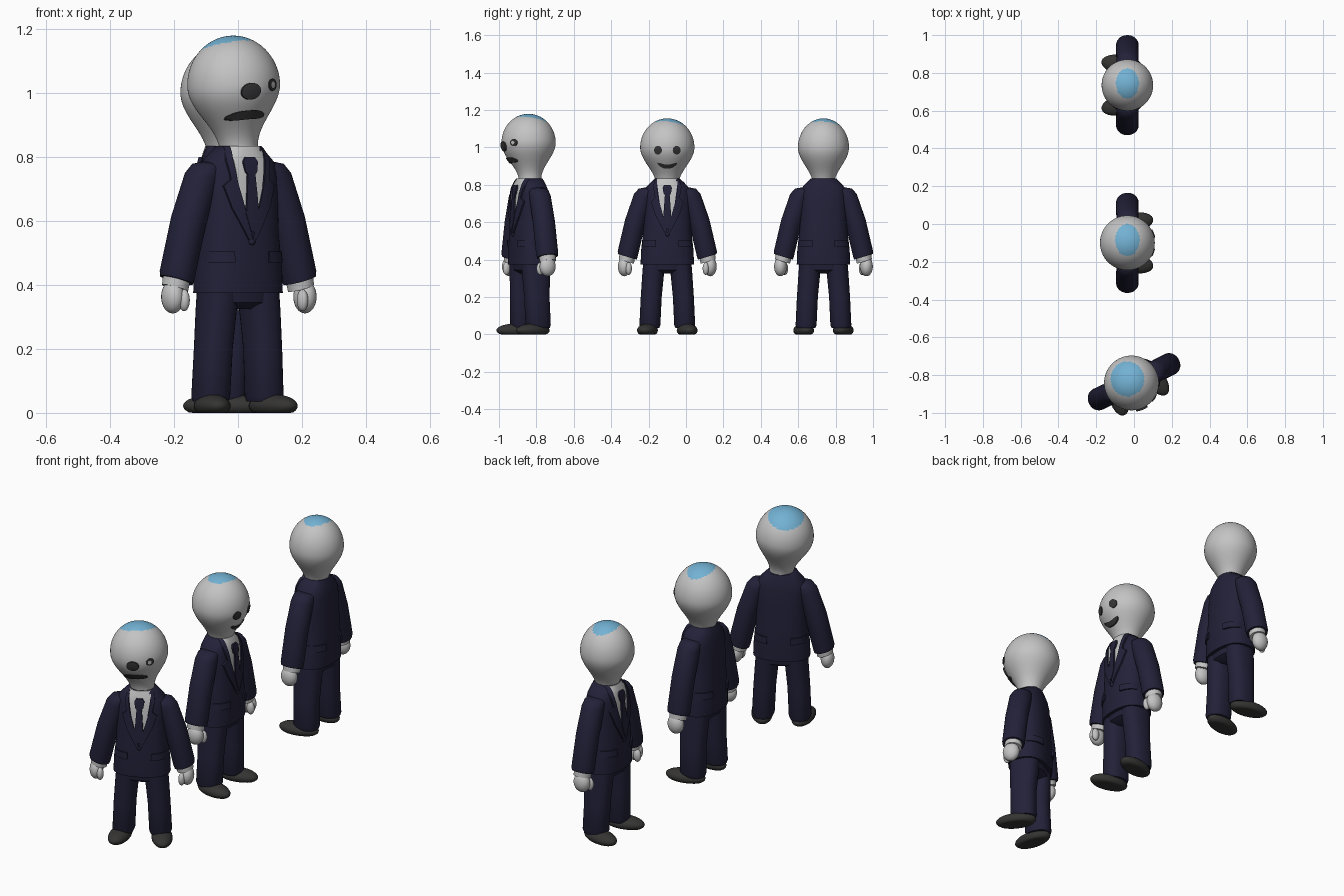
import bpy, bmesh, math
from mathutils import Matrix

if "Cube" in bpy.data.objects:
    bpy.data.objects.remove(bpy.data.objects["Cube"])


def material(name, rgb):
    m = bpy.data.materials.new(name)
    m.diffuse_color = (*rgb, 1)
    m.use_nodes = True
    m.node_tree.nodes["Principled BSDF"].inputs["Base Color"].default_value = m.diffuse_color
    return m


PALE = material("pale_grey", (0.55, 0.55, 0.55))
NAVY = material("navy", (0.016, 0.015, 0.040))
BLUE = material("sky_blue", (0.17, 0.44, 0.65))
DARK = material("charcoal", (0.035, 0.035, 0.035))
SHOE = material("shoe_grey", (0.035, 0.034, 0.033))

frame = Matrix()     # placement of the figure being built
prefix = ""


def finish(name, bm, mat, mx=None):
    bmesh.ops.recalc_face_normals(bm, faces=bm.faces)
    me = bpy.data.meshes.new(prefix + name)
    bm.to_mesh(me)
    bm.free()
    me.materials.append(mat)
    me.shade_smooth()
    me.set_sharp_from_angle(angle=math.radians(50))
    ob = bpy.data.objects.new(prefix + name, me)
    bpy.context.collection.objects.link(ob)
    ob.matrix_world = frame @ (mx or Matrix())
    return ob


def spow(v, p):
    return math.copysign(abs(v) ** p, v)


def loft(name, sections, mat, n=32, e=2.0, side=1, tilt=0.0, mx=None):
    """Closed skin over rings (x, y, z, half width, half depth)."""
    bm = bmesh.new()
    rings = []
    for x, y, z, a, b in sections:
        ring = []
        for i in range(n):
            t = 2 * math.pi * i / n
            dx, dy = a * spow(math.cos(t), 2 / e), b * spow(math.sin(t), 2 / e)
            ring.append(bm.verts.new((side * (x + dx), y + dy, z + tilt * dx)))
        rings.append(ring)
    for r, q in zip(rings, rings[1:]):
        for i in range(n):
            j = (i + 1) % n
            bm.faces.new((r[i], r[j], q[j], q[i]))
    bm.faces.new(rings[0])
    bm.faces.new(rings[-1])
    return finish(name, bm, mat, mx)


def blob(name, loc, size, mat, turn=0, floor=None):
    """Ellipsoid, optionally flattened on a floor."""
    bm = bmesh.new()
    bmesh.ops.create_uvsphere(bm, u_segments=24, v_segments=16, radius=1)
    bm.transform(Matrix.Translation(loc) @ Matrix.Rotation(turn, 4, 'Z') @ Matrix.Diagonal((*size, 1)))
    if floor is not None:
        for v in bm.verts:
            v.co.z = max(v.co.z, floor)
    return finish(name, bm, mat)


def plate(name, rows, surf, lift, mat, mx=None, back=False):
    """Thin sheet of (x, z) points laid over a surface depth function."""
    bm = bmesh.new()
    s = 1 if back else -1
    g = [[bm.verts.new((x, s * (surf(x, z) + lift), z)) for x, z in r] for r in rows]
    h = [[bm.verts.new((x, s * (surf(x, z) - 0.004), z)) for x, z in r] for r in rows]
    for a in (g, h):
        for r, q in zip(a, a[1:]):
            for i in range(len(r) - 1):
                bm.faces.new((r[i], r[i + 1], q[i + 1], q[i]))
    rim = lambda a: a[0] + [r[-1] for r in a[1:]] + a[-1][-2::-1] + [r[0] for r in a[-2:0:-1]]
    p, q = rim(g), rim(h)
    for i in range(len(p)):
        j = (i + 1) % len(p)
        bm.faces.new((p[i], p[j], q[j], q[i]))
    return finish(name, bm, mat, mx)


def band(stations, n=8):
    """Rows from (z, x0, x1) stations, refined between them."""
    rows = []
    for (z, a, b), (z2, a2, b2) in zip(stations, stations[1:]):
        for k in range(6):
            f = k / 6
            lo, hi = a + (a2 - a) * f, b + (b2 - b) * f
            rows.append([(lo + (hi - lo) * i / n, z + (z2 - z) * f) for i in range(n + 1)])
    z, a, b = stations[-1]
    return rows + [[(a + (b - a) * i / n, z) for i in range(n + 1)]]


def oval(x, z, a, b):
    ang = [math.pi * (0.04 + 0.92 * k / 12) for k in range(13)]
    return [[(x + a * math.sin(t) * (i / 4 - 1), z + b * math.cos(t)) for i in range(9)] for t in ang]


def mouth(x, z, half, bend, thick):
    cols = []
    for k in range(17):
        f = k / 8 - 1
        h = thick * (1 - 0.7 * f ** 4)
        cols.append([(x + half * f, z + bend * f * f + h * d) for d in (-1, 0, 1)])
    return cols


# jacket sections: z, half width, half depth
TORSO = [(0.375, 0.143, 0.100), (0.45, 0.140, 0.102), (0.56, 0.128, 0.098), (0.68, 0.126, 0.092),
         (0.75, 0.126, 0.086), (0.785, 0.115, 0.080), (0.81, 0.092, 0.073), (0.835, 0.066, 0.064)]


def torso_depth(x, z):
    z = min(max(z, TORSO[0][0]), TORSO[-1][0])
    for (z0, a0, b0), (z1, a1, b1) in zip(TORSO, TORSO[1:]):
        if z <= z1:
            f = (z - z0) / (z1 - z0)
            a, b = a0 + (a1 - a0) * f, b0 + (b1 - b0) * f
            return b * max(0, 1 - abs(x / a) ** 2.4) ** (1 / 2.4)


def head_radius(z):
    if z >= 1:
        return 0.145 * math.sqrt(max(0, 1 - ((z - 1) / 0.155) ** 2))
    return 0.1025 + 0.0425 * math.cos(math.pi * min(1 - z, 0.2) / 0.2)


def figure(name, loc, yaw, head_scale, head_mx, patch, face):
    global frame, prefix
    prefix = name + "_"
    frame = Matrix.Translation((*loc, 0)) @ Matrix.Rotation(math.radians(yaw), 4, 'Z')

    # jacket, shirt front, tie, lapels and pocket flaps
    loft("jacket", [(0, 0, z, a, b) for z, a, b in TORSO], NAVY, 48, 2.4)
    plate("shirt", band([(0.57, -0.004, 0.004), (0.70, -0.040, 0.040), (0.835, -0.058, 0.058)]),
          torso_depth, 0.003, PALE)
    plate("tie", band([(0.565, -0.006, 0.006), (0.62, -0.022, 0.022), (0.745, -0.013, 0.013),
                       (0.755, -0.020, 0.020), (0.785, -0.025, 0.025), (0.80, -0.016, 0.016)]),
          torso_depth, 0.012, NAVY)
    blob("button", (0, -0.100, 0.535), (0.011, 0.008, 0.011), NAVY)
    for s, tag in ((1, "left"), (-1, "right")):
        lapel = [(0.54, 0.0, 0.012), (0.64, 0.024, 0.065), (0.71, 0.043, 0.088),
                 (0.73, 0.047, 0.066), (0.79, 0.056, 0.076), (0.835, 0.054, 0.064)]
        plate(tag + "_lapel", band([(z, s * a, s * b) for z, a, b in lapel]), torso_depth, 0.009, NAVY)
        for back in (False, True):
            plate(tag + ("_back" if back else "_front") + "_pocket_flap",
                  band([(0.47, s * 0.06, s * 0.133), (0.505, s * 0.06, s * 0.132)], 10),
                  torso_depth, 0.009, NAVY, back=back)

        # sleeve, shirt cuff and hand
        loft(tag + "_sleeve", [(0.085, 0, 0.775, 0.035, 0.045), (0.105, 0, 0.765, 0.048, 0.054),
                               (0.125, 0, 0.735, 0.053, 0.058), (0.172, 0, 0.60, 0.053, 0.060),
                               (0.212, 0, 0.43, 0.053, 0.060), (0.214, 0, 0.415, 0.050, 0.057)],
             NAVY, side=s, tilt=0.3)
        loft(tag + "_cuff", [(0.212, 0, 0.43, 0.042, 0.046), (0.219, 0, 0.39, 0.040, 0.044)],
             PALE, side=s, tilt=0.3)
        blob(tag + "_hand", (s * 0.230, -0.006, 0.363), (0.034, 0.045, 0.052), PALE)
        blob(tag + "_thumb", (s * 0.206, -0.038, 0.352), (0.017, 0.021, 0.034), PALE)

        # trouser leg and shoe
        loft(tag + "_trouser_leg", [(0.093, 0.005, 0.035, 0.050, 0.062), (0.093, 0.004, 0.05, 0.056, 0.068),
                                    (0.086, 0, 0.20, 0.056, 0.068), (0.076, 0, 0.32, 0.058, 0.076),
                                    (0.066, 0, 0.42, 0.060, 0.080)], NAVY, e=2.3, side=s)
        blob(tag + "_shoe", (s * 0.106, -0.033, 0.022), (0.053, 0.106, 0.036), SHOE, s * 0.2, 0.0)
    loft("trouser_seat", [(0, 0, 0.325, 0.06, 0.045), (0, 0, 0.345, 0.118, 0.078),
                          (0, 0, 0.42, 0.128, 0.088)], NAVY, e=2.3)

    # egg-shaped head; the crown patch is an ellipse seen from above
    zs = [0.77 + 0.23 * k / 24 for k in range(24)]
    zs += [1 + 0.155 * math.sin(math.pi / 2 * k / 32) for k in range(32)]
    mx = head_mx @ Matrix.Diagonal((head_scale, head_scale, 1, 1))
    rings = [(0, 0, z, head_radius(z), head_radius(z)) for z in zs] + [(0, 0, 1.155, 0.002, 0.002)]
    head = loft("head", rings, PALE, 96, mx=mx)
    head.data.materials.append(BLUE)
    px, py, pa, pb = patch
    for p in head.data.polygons:
        c = p.center
        if c.z > 1.02 and ((c.x - px) / pa) ** 2 + ((c.y - py) / pb) ** 2 < 1:
            p.material_index = 1

    # face details laid on the head
    depth = lambda x, z: math.sqrt(max(0, head_radius(z) ** 2 - x * x))
    for part, rows, lift, mat in face:
        plate(part, rows, depth, lift, mat, mx)


tilt = (Matrix.Translation((0, 0, 0.855)) @ Matrix.Rotation(math.radians(-5), 4, 'Y')
        @ Matrix.Translation((0, 0, -0.83)))

figure("front_man", (0, -0.835), 26, 1.0, tilt, (0, 0.028, 0.09, 0.092), [
    ("large_eye", oval(-0.012, 0.982, 0.032, 0.026), 0.009, DARK),
    ("small_eye", oval(0.074, 0.995, 0.019, 0.019), 0.004, DARK),
    ("small_eye_centre", oval(0.074, 0.995, 0.009, 0.010), 0.006, PALE),
    ("moustache", mouth(-0.014, 0.908, 0.062, -0.006, 0.014), 0.009, DARK)])
figure("middle_man", (-0.035, -0.10), 90, 1.0, Matrix(), (0.015, 0, 0.085, 0.065), [
    ("left_eye", oval(0.05, 0.985, 0.021, 0.023), 0.005, DARK),
    ("right_eye", oval(-0.05, 0.985, 0.021, 0.023), 0.005, DARK),
    ("smile", mouth(0, 0.897, 0.052, 0.018, 0.011), 0.007, DARK)])
figure("rear_man", (-0.035, 0.735), -90, 0.94, Matrix(), (-0.01, 0, 0.085, 0.065), [])
